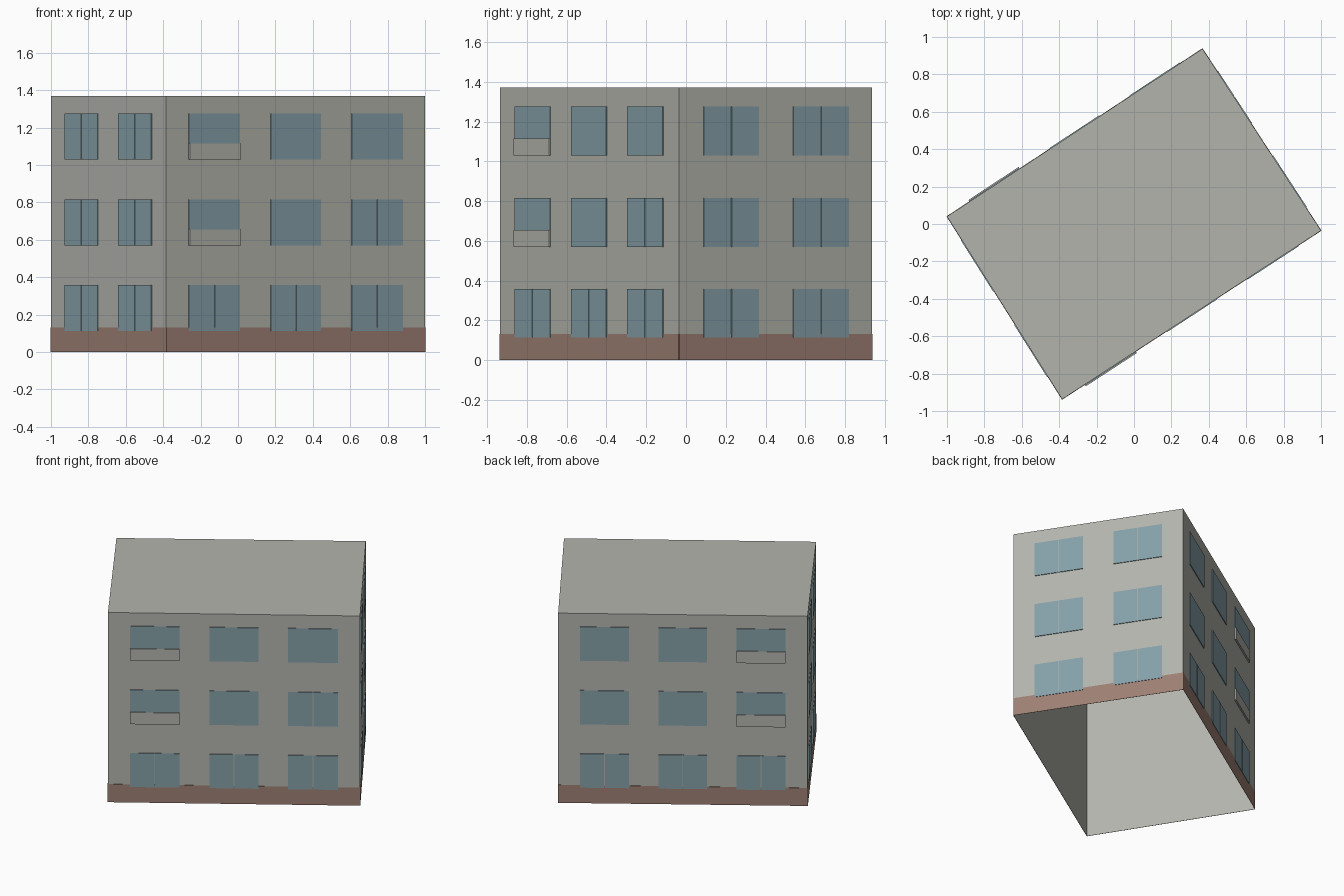
import bpy
import bmesh
from mathutils import Vector

cube = bpy.data.objects.get("Cube")
if cube:
    bpy.data.objects.remove(cube, do_unlink=True)


def material(name, r, g, b):
    m = bpy.data.materials.new(name)
    m.use_nodes = True
    m.diffuse_color = (r, g, b, 1)
    bsdf = next(n for n in m.node_tree.nodes if n.type == "BSDF_PRINCIPLED")
    bsdf.inputs["Base Color"].default_value = (r, g, b, 1)
    return m


GREY = material("plaster grey", 0.45, 0.455, 0.415)
GLASS = material("window blue", 0.235, 0.35, 0.39)
BROWN = material("plinth brown", 0.34, 0.215, 0.172)

HEIGHT = 1.37
PLINTH = 0.13
FLOORS = (0.113, 0.57, 1.03)
WINDOW_HEIGHT = 0.245
PARAPET_HEIGHT = 0.085
GAP = 0.005

# Footprint corners, counter-clockwise from the left end of the front
CORNERS = [Vector(c) for c in ((-1, 0.04, 0), (-0.384, -0.937, 0),
                               (1, -0.035, 0), (0.366, 0.937, 0))]
UP = Vector((0, 0, 1))


def finish(name, bm, mat):
    mesh = bpy.data.meshes.new(name)
    bm.to_mesh(mesh)
    bm.free()
    mesh.materials.append(mat)
    obj = bpy.data.objects.new(name, mesh)
    bpy.context.collection.objects.link(obj)
    return obj


def wall_frame(side):
    """Start corner, unit direction, length and outward normal of a wall."""
    start, end = CORNERS[side], CORNERS[(side + 1) % 4]
    along = end - start
    direction = along.normalized()
    return start, direction, along.length, direction.cross(UP)


def add_plate(bm, side, left, right, bottom, top, depth):
    """Box lying on a wall, with an open back; left and right in wall units."""
    start, direction, _, normal = wall_frame(side)
    rings = []
    for d in (0, depth):
        rings.append([bm.verts.new(start + direction * s + UP * z + normal * d)
                      for s, z in ((left, bottom), (right, bottom),
                                   (right, top), (left, top))])
    back, front = rings
    bm.faces.new(front)
    for i in range(4):
        j = (i + 1) % 4
        bm.faces.new((back[i], back[j], front[j], front[i]))


# Walls and flat roof, open underneath
bm = bmesh.new()
low = [bm.verts.new(c) for c in CORNERS]
high = [bm.verts.new(c + UP * HEIGHT) for c in CORNERS]
bm.faces.new(high)
for i in range(4):
    j = (i + 1) % 4
    bm.faces.new((low[i], low[j], high[j], high[i]))
finish("walls_and_roof", bm, GREY)

# Plinth band around the foot of the walls
bm = bmesh.new()
for side in range(4):
    add_plate(bm, side, 0, wall_frame(side)[2], 0, PLINTH, 0.002)
finish("plinth", bm, BROWN)

# Window columns as fractions of the wall width
SHORT = ((0.126, 0.410), (0.590, 0.876))
LONG = ((0.087, 0.284), (0.403, 0.597), (0.715, 0.912))
SIDES = (("right_end", SHORT), ("front", LONG), ("left_end", SHORT), ("back", LONG))


def is_double(name, column, floor):
    """Windows made of two panes with a narrow gap between them."""
    return "end" in name or floor == 0 or (name, column, floor) == ("front", 2, 1)


def has_parapet(name, column, floor):
    return floor > 0 and (name, column) in (("front", 0), ("back", 2))


# Windows on every wall, and the balcony parapets in front of some
parapets = bmesh.new()
for side, (name, columns) in enumerate(SIDES):
    length = wall_frame(side)[2]
    bm = bmesh.new()
    for column, (a, b) in enumerate(columns):
        left, right = a * length, b * length
        middle = (left + right) / 2
        for floor, z in enumerate(FLOORS):
            panes = [(left, right)]
            if is_double(name, column, floor):
                panes = [(left, middle - GAP / 2), (middle + GAP / 2, right)]
            for p, q in panes:
                add_plate(bm, side, p, q, z, z + WINDOW_HEIGHT, 0.005)
            if has_parapet(name, column, floor):
                add_plate(parapets, side, left, right, z, z + PARAPET_HEIGHT, 0.011)
    finish(name + "_windows", bm, GLASS)
finish("balcony_parapets", parapets, GREY)
